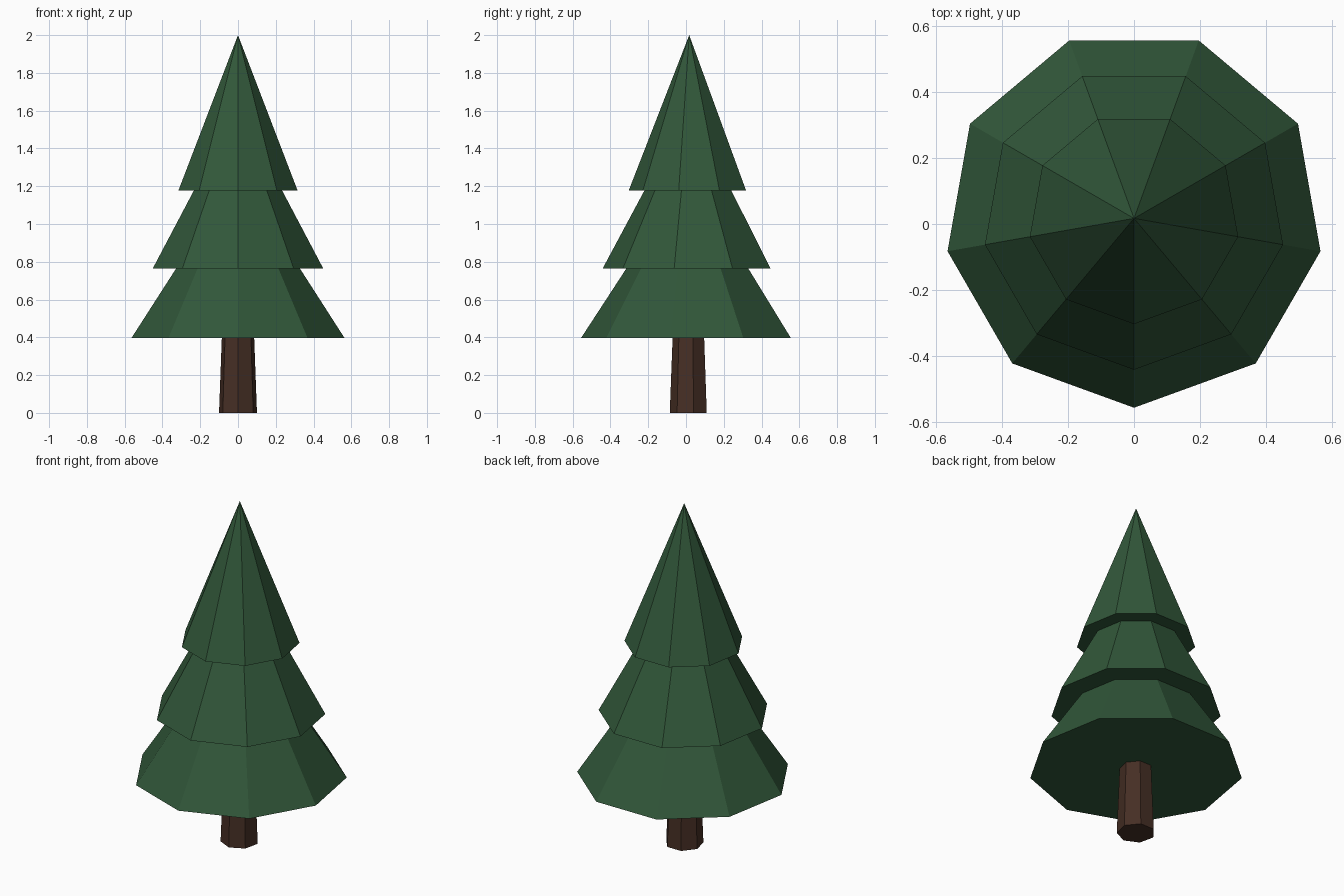
import bpy
import math

if "Cube" in bpy.data.objects:
    bpy.data.objects.remove(bpy.data.objects["Cube"])

CENTRE_Y = 0.017  # odd-sided rings sit slightly off the bounding-box centre


def material(name, rgb):
    m = bpy.data.materials.new(name)
    m.diffuse_color = (*rgb, 1.0)
    m.use_nodes = True
    m.node_tree.nodes["Principled BSDF"].inputs["Base Color"].default_value = m.diffuse_color
    return m


def cone(name, sides, r_bottom, r_top, z0, z1, mat):
    """Flat-faced cone or tapered prism with a corner facing the front."""
    bpy.ops.mesh.primitive_cone_add(
        vertices=sides, radius1=r_bottom, radius2=r_top, depth=z1 - z0,
        location=(0, CENTRE_Y, (z0 + z1) / 2), rotation=(0, 0, math.pi))
    obj = bpy.context.object
    obj.name = name
    obj.data.materials.append(mat)
    return obj


needles = material("dark_green", (0.031, 0.096, 0.042))
bark = material("dark_brown", (0.061, 0.028, 0.018))

# Trunk: seven sides, slightly tapered
cone("trunk", 7, 0.103, 0.087, 0.0, 0.42, bark)

# Three overlapping nine-sided foliage tiers
for name, radius, z0, z1 in [
    ("lower_foliage", 0.573, 0.396, 1.275),
    ("middle_foliage", 0.458, 0.765, 1.62),
    ("top_foliage", 0.320, 1.178, 2.0),
]:
    cone(name, 9, radius, 0.0, z0, z1, needles)
